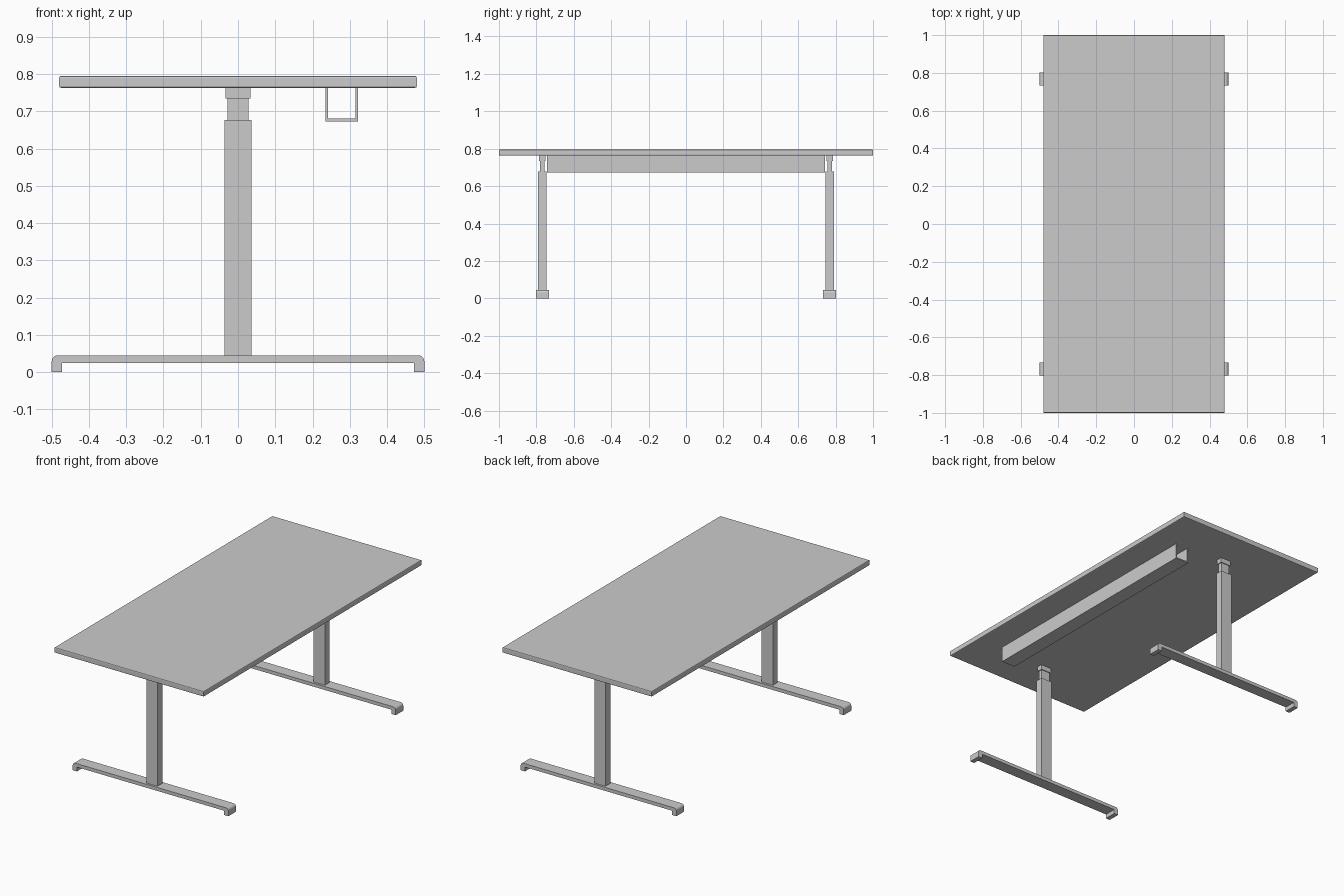
import bpy, bmesh, math

if "Cube" in bpy.data.objects:
    bpy.data.objects.remove(bpy.data.objects["Cube"])


def finish(name, bm):
    bmesh.ops.recalc_face_normals(bm, faces=bm.faces)
    mesh = bpy.data.meshes.new(name)
    bm.to_mesh(mesh)
    bm.free()
    ob = bpy.data.objects.new(name, mesh)
    bpy.context.collection.objects.link(ob)
    return ob


def extrude_xz(name, profile, y0, y1):
    """Extrude a closed x-z profile along y."""
    bm = bmesh.new()
    face = bm.faces.new([bm.verts.new((x, y0, z)) for x, z in profile])
    ext = bmesh.ops.extrude_face_region(bm, geom=[face])
    verts = [g for g in ext["geom"] if isinstance(g, bmesh.types.BMVert)]
    bmesh.ops.translate(bm, verts=verts, vec=(0, y1 - y0, 0))
    return finish(name, bm)


def box(name, hx, y, hy, z0, z1):
    return extrude_xz(name, [(-hx, z0), (hx, z0), (hx, z1), (-hx, z1)], y - hy, y + hy)


# Table top with softened upper and lower edges
top = box("table_top", 0.48, 0, 1.0, 0.763, 0.795)
bm = bmesh.new()
bm.from_mesh(top.data)
rims = [e for e in bm.edges if abs(e.verts[0].co.z - e.verts[1].co.z) < 1e-5]
bmesh.ops.bevel(bm, geom=rims, offset=0.005, segments=2, profile=0.5, affect="EDGES")
bm.to_mesh(top.data)
bm.free()

# Foot profile: a bar with turned-down ends and rounded outer corners
R, FOOT_H = 0.016, 0.045
half = [(0.473, 0.025), (0.473, 0.0), (0.5, 0.0)]
for i in range(7):
    a = math.radians(15 * i)
    half.append((0.5 - R + R * math.cos(a), FOOT_H - R + R * math.sin(a)))
foot = half + [(-x, z) for x, z in reversed(half)]

# Two telescopic T-legs
for side, y in (("front", -0.768), ("back", 0.768)):
    extrude_xz(side + "_foot", foot, y - 0.035, y + 0.035)
    box(side + "_outer_column", 0.036, y, 0.022, FOOT_H, 0.677)
    box(side + "_inner_column", 0.028, y, 0.0125, 0.677, 0.735)
    box(side + "_mounting_bracket", 0.034, y, 0.0175, 0.735, 0.763)

# Open U-shaped cable tray under the top
x0, x1, z0, z1, t = 0.235, 0.322, 0.673, 0.763, 0.007
tray = [(x0, z0), (x1, z0), (x1, z1), (x1 - t, z1), (x1 - t, z0 + t),
        (x0 + t, z0 + t), (x0 + t, z1), (x0, z1)]
extrude_xz("cable_tray", tray, -0.743, 0.743)
